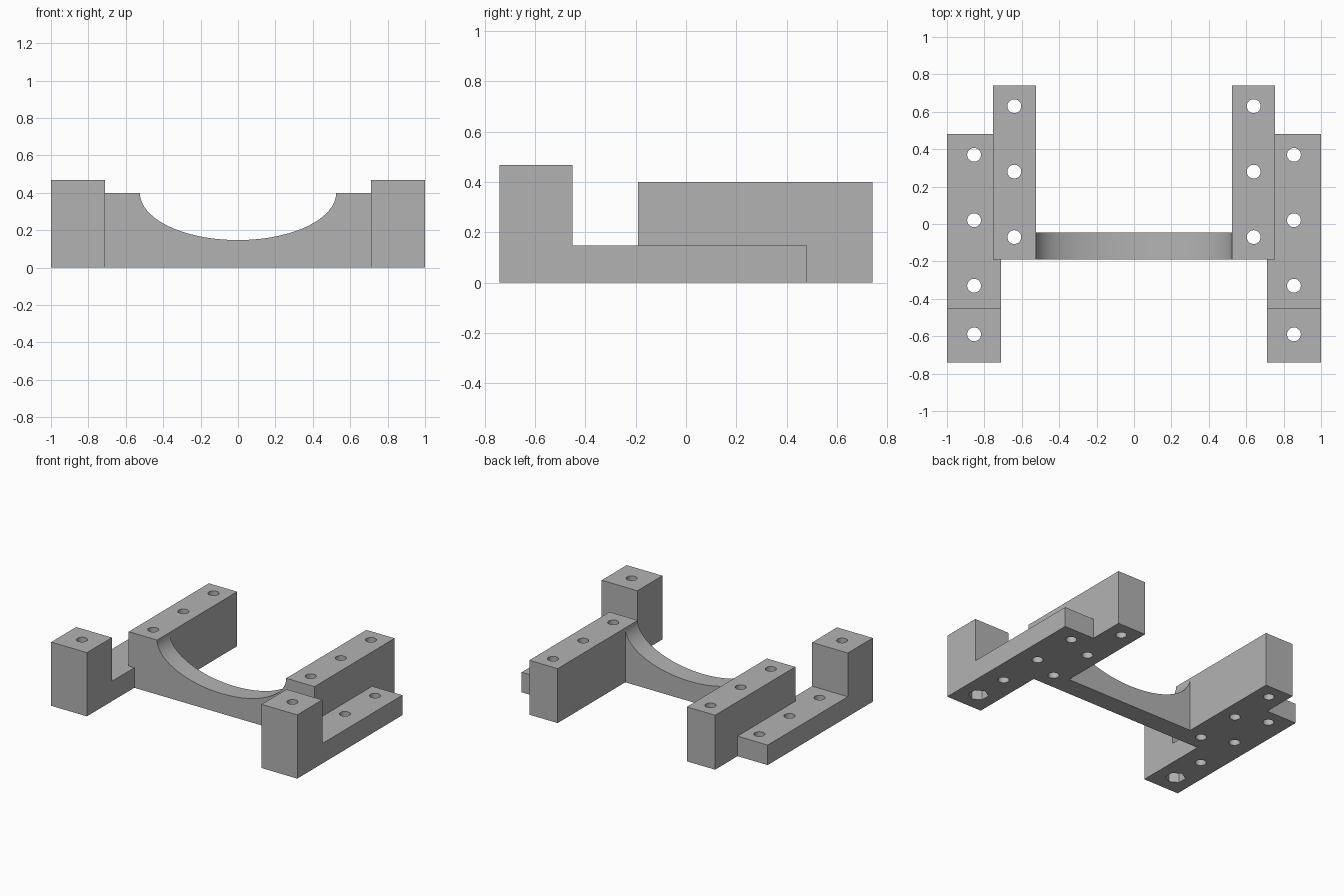
import bpy, bmesh, math
from mathutils import Matrix, Vector

cube = bpy.data.objects.get("Cube")
if cube:
    bpy.data.objects.remove(cube, do_unlink=True)

grey = bpy.data.materials.new("plain_grey")
grey.use_nodes = True
colour = (0.45, 0.45, 0.45, 1)
grey.diffuse_color = colour
grey.node_tree.nodes["Principled BSDF"].inputs["Base Color"].default_value = colour


def finish(name, bm):
    bmesh.ops.recalc_face_normals(bm, faces=bm.faces)
    mesh = bpy.data.meshes.new(name)
    bm.to_mesh(mesh)
    bm.free()
    mesh.materials.append(grey)
    obj = bpy.data.objects.new(name, mesh)
    bpy.context.collection.objects.link(obj)
    return obj


def extrude(name, points, offset):
    """Prism from a closed outline."""
    bm = bmesh.new()
    face = bm.faces.new([bm.verts.new(p) for p in points])
    new = bmesh.ops.extrude_face_region(bm, geom=[face])["geom"]
    verts = [v for v in new if isinstance(v, bmesh.types.BMVert)]
    bmesh.ops.translate(bm, verts=verts, vec=Vector(offset))
    return finish(name, bm)


def drills(name, centres, sides, radius, low, high, turn=0):
    """Upright cutters at several places."""
    bm = bmesh.new()
    for x, y in centres:
        place = Matrix.Translation((x, y, (low + high) / 2)) @ Matrix.Rotation(turn, 4, 'Z')
        bmesh.ops.create_cone(bm, cap_ends=True, segments=sides, radius1=radius,
                              radius2=radius, depth=high - low, matrix=place)
    return finish(name, bm)


def combine(target, tool, operation):
    tool.hide_render = True
    mod = target.modifiers.new(operation.lower(), 'BOOLEAN')
    mod.operation, mod.object, mod.solver = operation, tool, 'EXACT'
    bpy.ops.object.select_all(action='DESELECT')
    bpy.context.view_layer.objects.active = target
    target.select_set(True)
    bpy.ops.object.modifier_apply(modifier=mod.name)
    bpy.data.objects.remove(tool, do_unlink=True)


# Curved cross bar, cut by a half ellipse
FRONT, STEP, TOP, INNER = -0.19, 0.147, 0.4, 0.525
outline = [(-0.6, FRONT, 0), (0.6, FRONT, 0), (0.6, FRONT, TOP)]
SEGMENTS = 40
for i in range(SEGMENTS + 1):
    a = math.pi * i / SEGMENTS
    outline.append((INNER * math.cos(a), FRONT, TOP - (TOP - STEP) * math.sin(a)))
outline.append((-0.6, FRONT, TOP))
bracket = extrude("mounting_bracket", outline, (0, 0.145, 0))

for s in (1, -1):
    # Tall inner block
    block = [(s * x, y, 0) for x, y in
             ((INNER, FRONT), (0.755, FRONT), (0.755, 0.74), (INNER, 0.74))]
    combine(bracket, extrude("inner_block", block, (0, 0, TOP)), 'UNION')
    # Low outer rail with a raised front post
    rail = [(s * 0.71, y, z) for y, z in
            ((-0.74, 0), (0.48, 0), (0.48, STEP), (-0.45, STEP),
             (-0.45, 0.468), (-0.74, 0.468))]
    combine(bracket, extrude("outer_rail", rail, (s * 0.29, 0, 0)), 'UNION')

# Screw holes and nut pockets under the posts
holes = [(s * x, y) for s in (1, -1)
         for x, ys in ((0.64, (0.63, 0.28, -0.07)), (0.855, (0.37, 0.02, -0.33, -0.59)))
         for y in ys]
combine(bracket, drills("screw_holes", holes, 32, 0.037, -0.1, 0.6), 'DIFFERENCE')
pockets = [(s * 0.855, -0.59) for s in (1, -1)]
combine(bracket, drills("nut_pockets", pockets, 6, 0.068, -0.1, 0.15, math.pi / 6 * 0),
        'DIFFERENCE')

bpy.ops.object.shade_smooth_by_angle(angle=math.radians(25))
